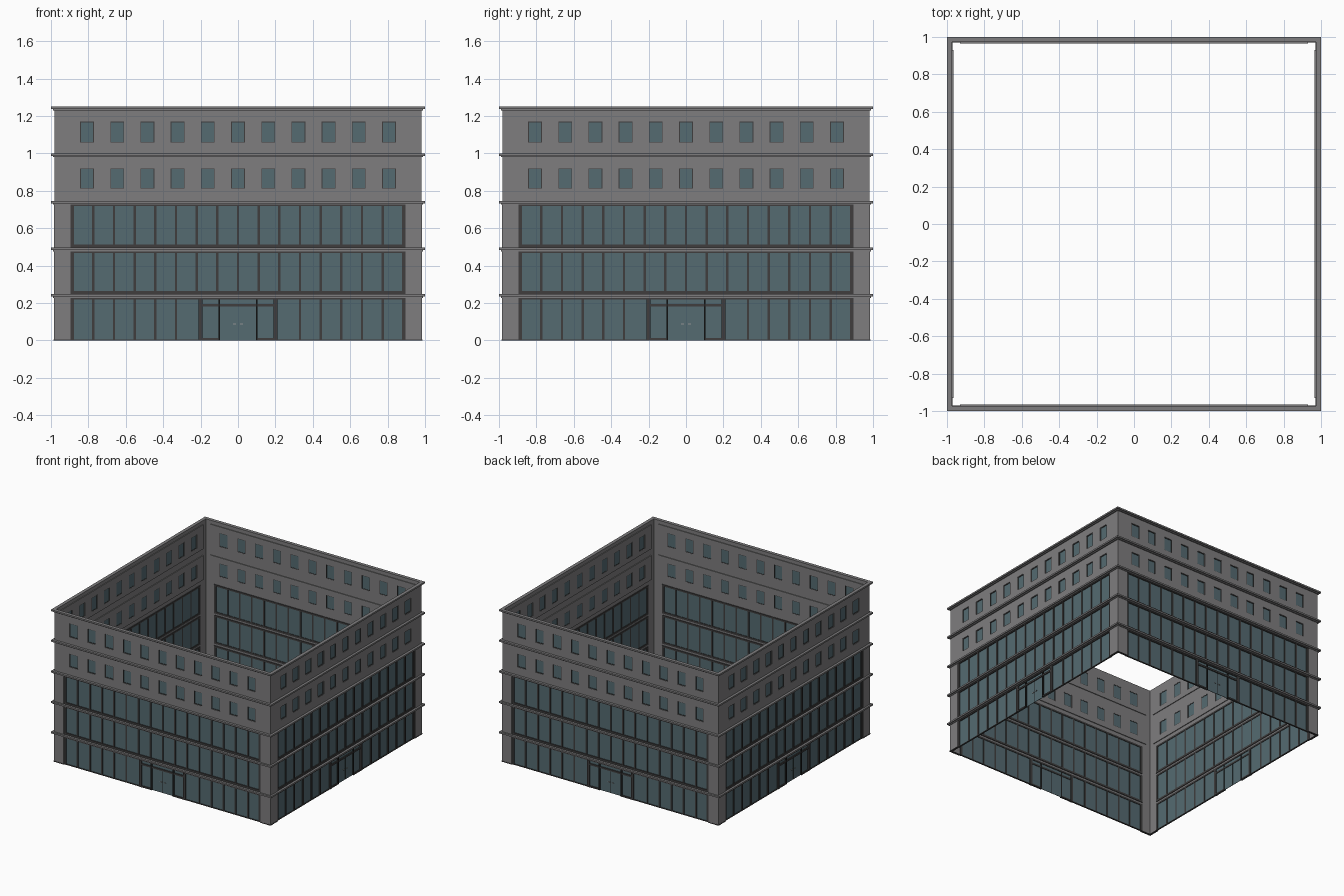
import bpy, bmesh
from mathutils import Matrix, Vector
import math

if "Cube" in bpy.data.objects:
    bpy.data.objects.remove(bpy.data.objects["Cube"])

def material(name, rgb):
    m = bpy.data.materials.new(name)
    m.diffuse_color = (*rgb, 1)
    m.use_nodes = True
    m.node_tree.nodes["Principled BSDF"].inputs["Base Color"].default_value = m.diffuse_color
    return m

STONE = material("grey stone", (0.21, 0.205, 0.21))
FRAME = material("dark frame", (0.05, 0.048, 0.048))
GLASS = material("blue grey glass", (0.09, 0.145, 0.165))
DOOR = material("black door metal", (0.015, 0.015, 0.015))
STEEL = material("handle steel", (0.3, 0.3, 0.3))

def build(name, boxes, mat):
    """Boxes (x0, x1, depth_in, depth_out, z0, z1) on the front, repeated on all four sides."""
    bm = bmesh.new()
    for k in range(4):
        rot = Matrix.Rotation(k * math.pi / 2, 4, 'Z')
        for x0, x1, d0, d1, z0, z1 in boxes:
            centre = Vector(((x0 + x1) / 2, -(d0 + d1) / 2, (z0 + z1) / 2))
            size = (x1 - x0, d1 - d0, z1 - z0, 1)
            bmesh.ops.create_cube(bm, size=1,
                matrix=rot @ Matrix.Translation(centre) @ Matrix.Diagonal(size))
    me = bpy.data.meshes.new(name)
    bm.to_mesh(me)
    bm.free()
    me.materials.append(mat)
    ob = bpy.data.objects.new(name, me)
    bpy.context.collection.objects.link(ob)

def bars(xs, w, d0, d1, z0, z1):
    return [(x - w / 2, x + w / 2, d0, d1, z0, z1) for x in xs]

# Ledges above each floor, two tiers
ledges = []
for top in (0.247, 0.496, 0.746, 1.0, 1.25):
    ledges += [(-1, 0.972, 0.972, 1.0, top - 0.013, top),
               (-0.99, 0.972, 0.972, 0.99, top - 0.02, top - 0.013)]
build("floor_ledges", ledges, STONE)

# L-shaped corner pillars of the lower three floors, with dark feet
build("corner_pillars", [(-0.985, -0.895, 0.972, 0.985, 0.006, 0.735),
                         (0.895, 0.972, 0.972, 0.985, 0.006, 0.735)], STONE)
build("pillar_feet", [(-0.987, -0.893, 0.971, 0.987, 0, 0.006),
                      (0.893, 0.971, 0.971, 0.987, 0, 0.006)], FRAME)

# Upper walls with window openings, and a raised panel on the inside
xs = [i * 0.1615 for i in range(-5, 6)]
hw = 0.037
edges = [e for x in xs for e in (x - hw, x + hw)]
walls, panels, upper_glass, upper_frames = [], [], [], []
for z0, w0, w1, z1 in ((0.746, 0.812, 0.92, 0.982), (1.0, 1.058, 1.17, 1.235)):
    for out, l, r, d0, d1, a, b in ((walls, -0.98, 0.972, 0.972, 0.98, z0, z1),
                                    (panels, -0.93, 0.93, 0.966, 0.972, z0 + 0.02, z1 - 0.015)):
        out += [(l, r, d0, d1, a, w0), (l, r, d0, d1, w1, b)]
        cuts = [l] + edges + [r]
        out += [(cuts[i], cuts[i + 1], d0, d1, w0, w1) for i in range(0, len(cuts), 2)]
    for x in xs:
        l, r, t = x - hw, x + hw, 0.004
        upper_glass.append((l, r, 0.969, 0.973, w0, w1))
        upper_frames += [(l, l + t, 0.967, 0.977, w0, w1), (r - t, r, 0.967, 0.977, w0, w1),
                         (l + t, r - t, 0.967, 0.977, w0, w0 + t),
                         (l + t, r - t, 0.967, 0.977, w1 - t, w1)]
build("upper_walls", walls, STONE)
build("inner_wall_panels", panels, STONE)
build("upper_window_glass", upper_glass, GLASS)
build("upper_window_frames", upper_frames, FRAME)

# Glazed floors: glass sheet, surround and mullions
glass, frames = [], []
for floor, (z0, z1) in enumerate(((0.0, 0.232), (0.247, 0.482), (0.496, 0.734))):
    glass.append((-0.895, 0.895, 0.971, 0.974, z0, z1))
    frames += bars((-0.886, 0.886), 0.02, 0.967, 0.982, z0, z1)
    frames.append((-0.876, 0.876, 0.967, 0.982, z1 - 0.014, z1))
    if floor:
        frames.append((-0.876, 0.876, 0.967, 0.982, z0, z0 + 0.016))
        ks = range(-7, 8)
    else:
        frames += [(-0.876, -0.21, 0.968, 0.98, 0, 0.006), (0.21, 0.876, 0.968, 0.98, 0, 0.006)]
        ks = [k for k in range(-7, 8) if abs(k) > 2]
    frames += bars([k * 0.1105 for k in ks], 0.013, 0.968, 0.98, z0, z1 - 0.014)
build("curtain_glass", glass, GLASS)
build("curtain_frames", frames, FRAME)

# Entrance: surround, transom, door posts and handles
build("entrance_frame", bars((-0.2, 0.2), 0.022, 0.966, 0.984, 0, 0.22)
      + [(-0.189, 0.189, 0.967, 0.982, 0.182, 0.196),
         (-0.189, -0.105, 0.967, 0.982, 0, 0.012), (0.105, 0.189, 0.967, 0.982, 0, 0.012)], FRAME)
build("door_posts", bars((-0.1, 0.1), 0.01, 0.966, 0.983, 0, 0.22)
      + bars((0,), 0.002, 0.97, 0.976, 0, 0.182), DOOR)
build("door_handles", bars((-0.018, 0.018), 0.016, 0.974, 0.98, 0.086, 0.09), STEEL)
